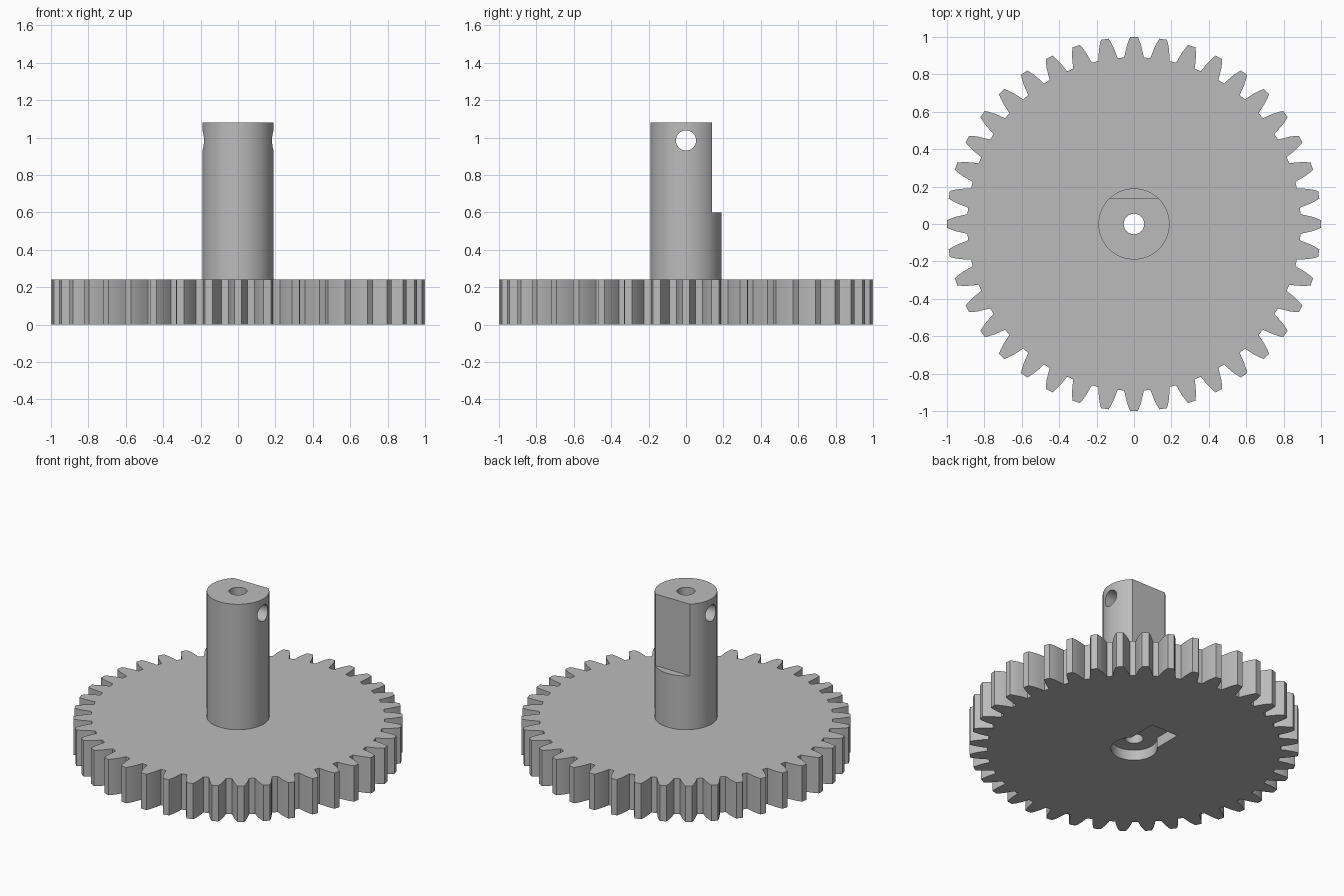
import bpy
import bmesh
from math import sin, cos, tau, pi, sqrt, asin

if "Cube" in bpy.data.objects:
    bpy.data.objects.remove(bpy.data.objects["Cube"], do_unlink=True)

TEETH = 40
WHEEL_TOP = 0.24
SHAFT_TOP = 1.08

grey = bpy.data.materials.new("plain grey")
grey.use_nodes = True
grey.diffuse_color = (0.5, 0.5, 0.5, 1)
grey.node_tree.nodes["Principled BSDF"].inputs["Base Color"].default_value = (0.5, 0.5, 0.5, 1)


def prism(name, outline, z0, z1):
    """Extrude a closed 2D outline between two heights."""
    bm = bmesh.new()
    base = bm.faces.new([bm.verts.new((x, y, z0)) for x, y in outline])
    top = bmesh.ops.extrude_face_region(bm, geom=[base])["geom"]
    verts = [v for v in top if isinstance(v, bmesh.types.BMVert)]
    bmesh.ops.translate(bm, verts=verts, vec=(0, 0, z1 - z0))
    bmesh.ops.recalc_face_normals(bm, faces=bm.faces)
    mesh = bpy.data.meshes.new(name)
    bm.to_mesh(mesh)
    bm.free()
    mesh.materials.append(grey)
    obj = bpy.data.objects.new(name, mesh)
    bpy.context.collection.objects.link(obj)
    return obj


def circle(radius, count=64):
    return [(radius * cos(tau * i / count), radius * sin(tau * i / count)) for i in range(count)]


def combine(target, tool, operation):
    """Apply a boolean and discard the tool object."""
    mod = target.modifiers.new(tool.name, "BOOLEAN")
    mod.operation = operation
    mod.solver = "EXACT"
    mod.object = tool
    bpy.context.view_layer.objects.active = target
    bpy.ops.object.modifier_apply(modifier=mod.name)
    bpy.data.objects.remove(tool, do_unlink=True)


# Toothed wheel: curved flanks given as (radius, half width)
flank = [(0.89, 0.052), (0.92, 0.046), (0.95, 0.039), (0.98, 0.029), (1.0, 0.02)]
tooth = [(r, -w) for r, w in flank] + [(r, w) for r, w in reversed(flank)]
outline = []
for i in range(TEETH):
    c, s = cos(tau * i / TEETH), sin(tau * i / TEETH)
    outline += [(r * c - w * s, r * s + w * c) for r, w in tooth]
gear = prism("gear_with_shaft", outline, 0, WHEEL_TOP)

# Shaft, with a flat cut on the upper back
shaft = prism("shaft", circle(0.19), 0.12, SHAFT_TOP)
flat = prism("flat_cutter", [(-0.3, 0.14), (0.3, 0.14), (0.3, 0.3), (-0.3, 0.3)], 0.6, 1.2)
combine(shaft, flat, "DIFFERENCE")
combine(gear, shaft, "UNION")

# Keyhole recess in the underside: round seat with a slot to the back
R, W = 0.14, 0.1
start = pi - asin(sqrt(R * R - W * W) / R)
sweep = tau - 2 * (pi / 2 - (pi - start)) - 0
arc = [(R * cos(start + sweep * i / 40), R * sin(start + sweep * i / 40)) for i in range(41)]
arc = [p for p in arc if p[1] < sqrt(R * R - W * W) + 0.001]
recess = prism("recess_cutter", arc + [(W, 0.29), (-W, 0.29)], -0.1, 0.07)
combine(gear, recess, "DIFFERENCE")

# Vertical bore through the whole part
combine(gear, prism("bore_cutter", circle(0.055, 48), -0.2, 1.3), "DIFFERENCE")

# Cross hole near the shaft top
cross = prism("cross_hole_cutter", circle(0.054, 48), -0.5, 0.5)
cross.rotation_euler = (0, pi / 2, 0)
cross.location.z = 0.985
bpy.context.view_layer.update()
combine(gear, cross, "DIFFERENCE")

# Smooth the round walls, keep the edges sharp
bpy.ops.object.select_all(action="DESELECT")
gear.select_set(True)
bpy.context.view_layer.objects.active = gear
bpy.ops.object.shade_smooth_by_angle(angle=0.35)
